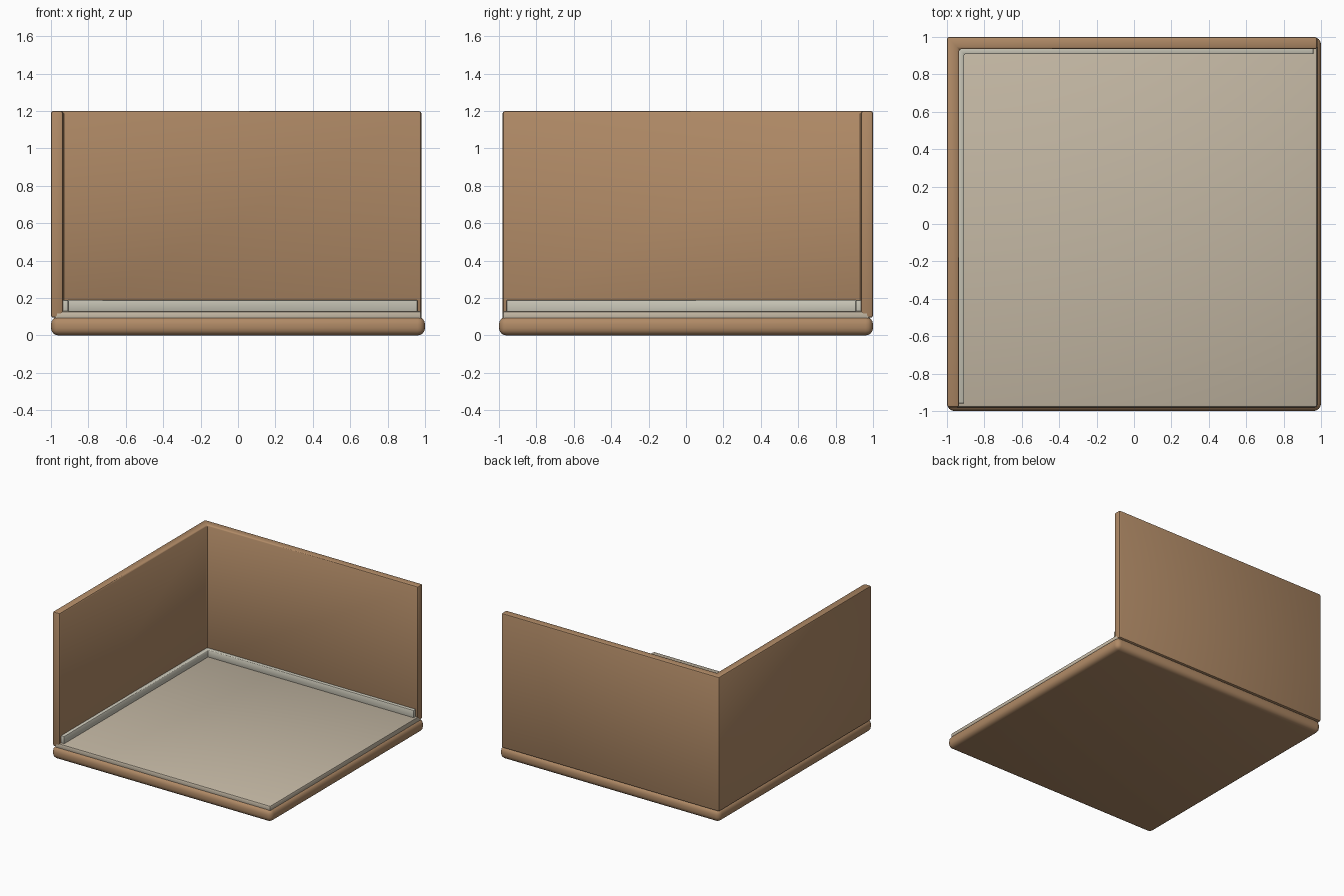
import bpy, bmesh

if "Cube" in bpy.data.objects:
    bpy.data.objects.remove(bpy.data.objects["Cube"])


def material(name, rgb):
    m = bpy.data.materials.new(name)
    m.diffuse_color = (*rgb, 1)
    m.use_nodes = True
    m.node_tree.nodes["Principled BSDF"].inputs["Base Color"].default_value = m.diffuse_color
    return m


wood = material("warm wood", (0.434, 0.254, 0.133))
beige = material("beige floor", (0.552, 0.479, 0.371))
pale = material("pale trim", (0.58, 0.56, 0.47))


def prism(name, outline, z0, z1, mat, bevel, segments):
    """Extrude a plan outline from z0 to z1 and round its edges."""
    bm = bmesh.new()
    face = bm.faces.new([bm.verts.new((x, y, z0)) for x, y in outline])
    top = bmesh.ops.extrude_face_region(bm, geom=[face])["geom"]
    for v in top:
        if isinstance(v, bmesh.types.BMVert):
            v.co.z = z1
    bmesh.ops.recalc_face_normals(bm, faces=bm.faces)
    mesh = bpy.data.meshes.new(name)
    bm.to_mesh(mesh)
    bm.free()
    mesh.materials.append(mat)
    ob = bpy.data.objects.new(name, mesh)
    bpy.context.collection.objects.link(ob)
    mod = ob.modifiers.new("rounding", "BEVEL")
    mod.width = bevel
    mod.segments = segments
    mod.limit_method = "ANGLE"
    bpy.ops.object.select_all(action="DESELECT")
    ob.select_set(True)
    bpy.context.view_layer.objects.active = ob
    bpy.ops.object.modifier_apply(modifier=mod.name)
    bpy.ops.object.shade_smooth_by_angle(angle=0.6)
    return ob


def rect(x0, x1, y0, y1):
    return [(x0, y0), (x1, y0), (x1, y1), (x0, y1)]


def corner(outer, inner, end):
    """L-shaped plan: one leg along the left, one along the back."""
    return [(-outer, -end), (-inner, -end), (-inner, inner),
            (end, inner), (end, outer), (-outer, outer)]


# Rounded base slab
prism("base_slab", rect(-1, 1, -1, 1), 0, 0.1, wood, 0.04, 4)
# Floor panel, slightly proud of the slab
prism("floor_panel", rect(-0.98, 0.98, -0.98, 0.98), 0.08, 0.13, beige, 0.012, 2)
# Left and back walls
prism("walls", corner(1.0, 0.935, 0.98), 0.095, 1.2, wood, 0.012, 2)
# Skirting along the foot of both walls
prism("skirting", corner(0.945, 0.908, 0.96), 0.12, 0.19, pale, 0.006, 2)
